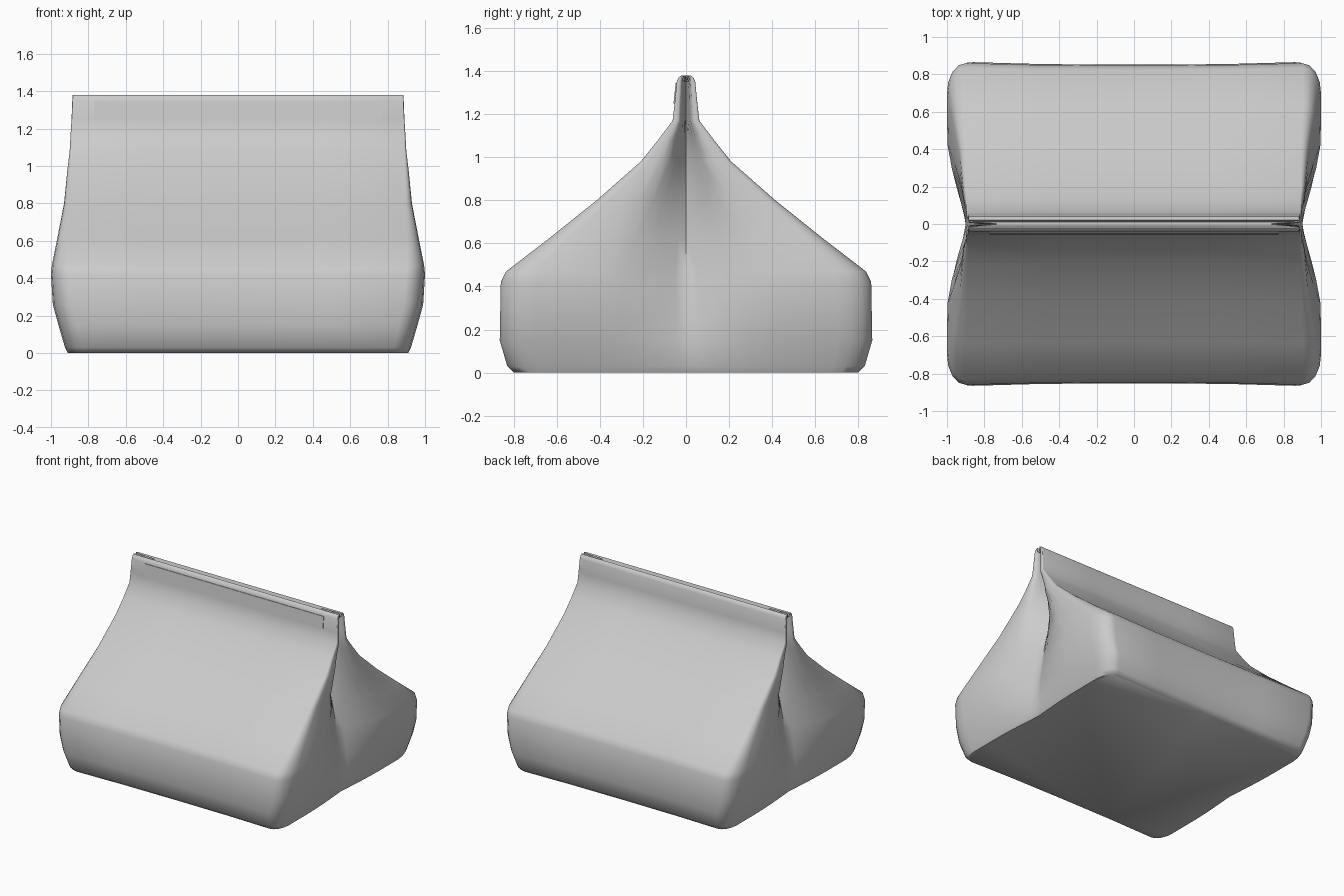
import bpy
import bmesh
import math

cube = bpy.data.objects.get("Cube")
if cube:
    bpy.data.objects.remove(cube, do_unlink=True)


def make_material(name, value):
    mat = bpy.data.materials.new(name)
    mat.use_nodes = True
    color = (value, value, value, 1)
    mat.diffuse_color = color
    mat.node_tree.nodes["Principled BSDF"].inputs["Base Color"].default_value = color
    return mat


paper = make_material("grey paper", 0.6)


def add_object(name, bm):
    bmesh.ops.recalc_face_normals(bm, faces=bm.faces)
    mesh = bpy.data.meshes.new(name)
    bm.to_mesh(mesh)
    bm.free()
    mesh.materials.append(paper)
    obj = bpy.data.objects.new(name, mesh)
    bpy.context.collection.objects.link(obj)
    bpy.ops.object.select_all(action="DESELECT")
    obj.select_set(True)
    bpy.context.view_layer.objects.active = obj
    bpy.ops.object.shade_smooth_by_angle(angle=math.radians(50))
    return obj


# Bag sections: height, half depth, half width, half width at the side pinch, corner size
SECTIONS = [
    (0.00, 0.80, 0.91, 0.885, 0.08),
    (0.03, 0.83, 0.925, 0.90, 0.09),
    (0.15, 0.865, 0.96, 0.90, 0.10),
    (0.26, 0.863, 0.99, 0.89, 0.10),
    (0.42, 0.86, 1.00, 0.86, 0.10),
    (0.47, 0.835, 0.995, 0.85, 0.09),
    (0.62, 0.64, 0.965, 0.82, 0.06),
    (0.80, 0.415, 0.93, 0.78, 0.035),
    (0.98, 0.21, 0.912, 0.75, 0.02),
    (1.08, 0.13, 0.90, 0.73, 0.012),
    (1.17, 0.062, 0.895, 0.72, 0.008),
    (1.25, 0.053, 0.89, 0.72, 0.006),
    (1.35, 0.043, 0.886, 0.72, 0.005),
    (1.37, 0.035, 0.885, 0.72, 0.004),
    (1.38, 0.022, 0.885, 0.72, 0.003),
    (1.35, 0.012, 0.88, 0.72, 0.002),
]


def section_ring(depth, width, pinch, corner):
    """One closed outline with rounded corners and pinched sides."""
    quarter = [(0.0, depth * 0.985), (width * 0.5, depth * 0.988)]
    for step in range(5):
        a = math.radians(90 - step * 22.5)
        quarter.append((width - corner + corner * math.cos(a),
                        depth - 1.6 * corner * (1 - math.sin(a))))
    start = depth - 1.6 * corner
    for t in (0.8, 0.6, 0.42, 0.28, 0.16, 0.07, 0.0):
        blend = math.sin(min(t / 0.7, 1) * math.pi / 2)
        quarter.append((pinch + (width - pinch) * blend, start * t))
    half = quarter + [(x, -y) for x, y in reversed(quarter[:-1])]
    return half + [(-x, y) for x, y in reversed(half[1:-1])]


bm = bmesh.new()
rings = [[bm.verts.new((x, y, z)) for x, y in section_ring(*shape)]
         for z, *shape in SECTIONS]
for low, high in zip(rings, rings[1:]):
    for i in range(len(low)):
        j = (i + 1) % len(low)
        bm.faces.new((low[i], low[j], high[j], high[i]))
bm.faces.new(list(reversed(rings[0])))
bm.faces.new(rings[-1])
add_object("paper_bag", bm)

# Thin glued strip along the front of the folded top
bm = bmesh.new()
outline = [(-0.0535, 1.25), (-0.058, 1.25), (-0.048, 1.345), (-0.0435, 1.345)]
ends = [[bm.verts.new((x, y, z)) for y, z in outline] for x in (-0.77, 0.77)]
for i in range(4):
    j = (i + 1) % 4
    bm.faces.new((ends[0][i], ends[0][j], ends[1][j], ends[1][i]))
for end in ends:
    bm.faces.new(end)
add_object("seam_strip", bm)
